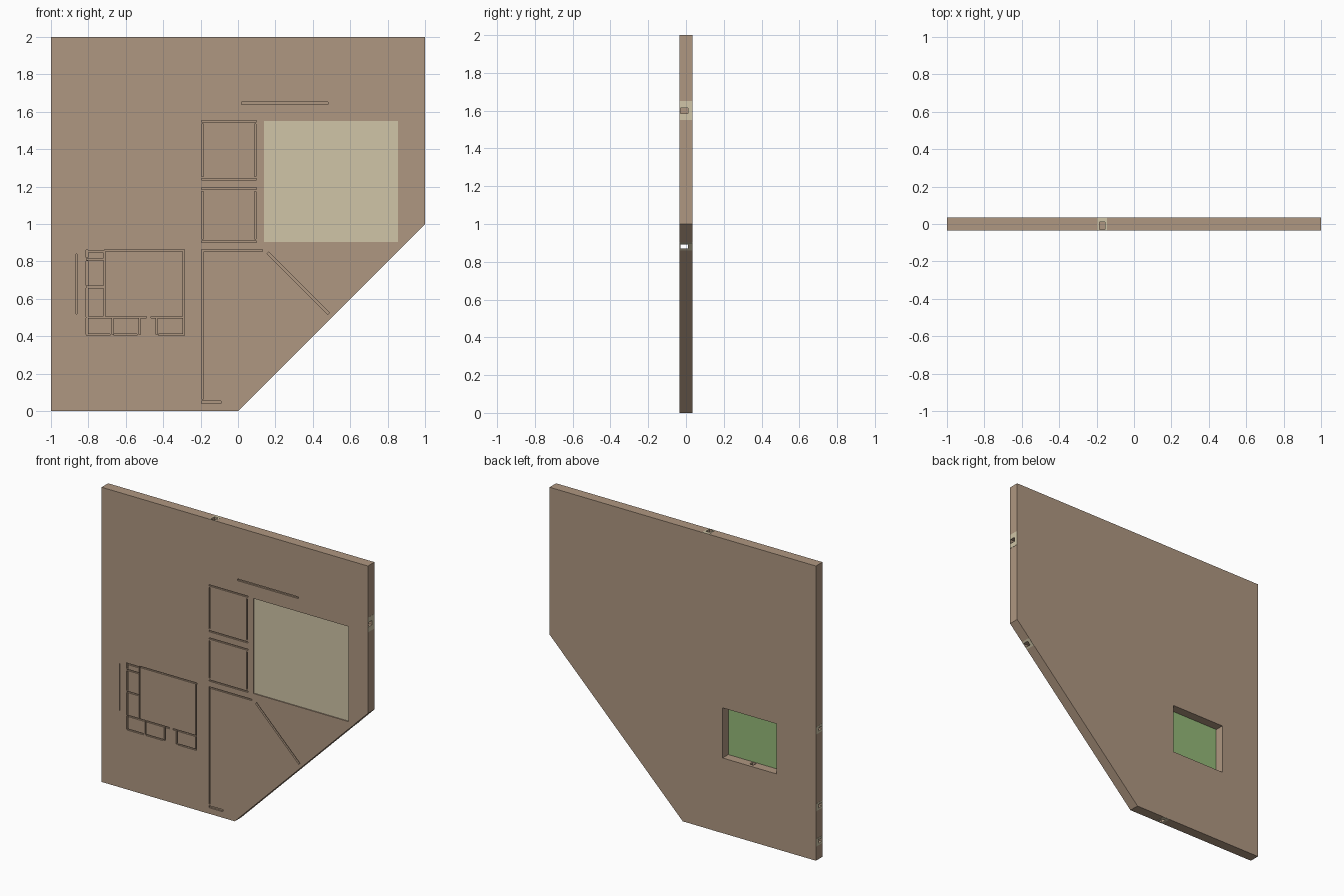
import bpy, bmesh
from math import atan2, hypot, cos, sin, pi
from mathutils import Matrix, Vector

if "Cube" in bpy.data.objects:
    bpy.data.objects.remove(bpy.data.objects["Cube"])

HALF = 0.035          # half thickness of the slab


def material(name, rgb):
    m = bpy.data.materials.new(name)
    m.diffuse_color = (*rgb, 1)
    m.use_nodes = True
    m.node_tree.nodes["Principled BSDF"].inputs["Base Color"].default_value = m.diffuse_color
    return m


BROWN = material("brown", (0.43, 0.31, 0.22))
CREAM = material("cream", (0.63, 0.56, 0.39))
GREEN = material("green", (0.30, 0.49, 0.19))


def add_box(bm, centre, size, angle=0.0):
    """Box turned by angle in the x-z plane."""
    m = (Matrix.Translation(centre) @ Matrix.Rotation(-angle, 4, 'Y')
         @ Matrix.Diagonal((*size, 1)))
    bmesh.ops.create_cube(bm, size=1, matrix=m)


def add_span(bm, lo, hi):
    lo, hi = Vector(lo), Vector(hi)
    add_box(bm, (lo + hi) / 2, hi - lo)


def finish(name, bm, mat=None):
    mesh = bpy.data.meshes.new(name)
    bm.to_mesh(mesh)
    bm.free()
    ob = bpy.data.objects.new(name, mesh)
    bpy.context.collection.objects.link(ob)
    if mat:
        mesh.materials.append(mat)
    else:
        ob.hide_render = True
    return ob


def cut(ob, cutter):
    mod = ob.modifiers.new("cut", 'BOOLEAN')
    mod.operation = 'DIFFERENCE'
    mod.solver = 'EXACT'
    mod.use_self = True
    mod.object = cutter
    bpy.context.view_layer.objects.active = ob
    bpy.ops.object.modifier_apply(modifier=mod.name)


# five-sided slab
bm = bmesh.new()
outline = [(-1, 0), (0, 0), (1, 1), (1, 2), (-1, 2)]
face = bm.faces.new([bm.verts.new((x, -HALF, z)) for x, z in outline])
ext = bmesh.ops.extrude_face_region(bm, geom=[face])
bmesh.ops.translate(bm, vec=(0, 2 * HALF, 0),
                    verts=[v for v in ext["geom"] if isinstance(v, bmesh.types.BMVert)])
bmesh.ops.recalc_face_normals(bm, faces=bm.faces)
slab = finish("slab", bm, BROWN)

# front grooves
grooves = bmesh.new()


def groove(x0, z0, x1, z1, width=0.009, depth=0.012):
    length = hypot(x1 - x0, z1 - z0)
    add_box(grooves, ((x0 + x1) / 2, -HALF, (z0 + z1) / 2),
            (length, 2 * depth, width), atan2(z1 - z0, x1 - x0))


groove(0.02, 1.645, 0.48, 1.645, 0.012)
for low, high in ((1.24, 1.55), (0.905, 1.19)):      # two square blocks
    for z in (low, high):
        groove(-0.195, z, 0.1, z)
    for x in (-0.19, 0.092):
        groove(x, low + 0.015, x, high - 0.015)
groove(-0.195, 0.858, 0.13, 0.858)
groove(-0.19, 0.065, -0.19, 0.858)
groove(-0.195, 0.048, -0.09, 0.048, 0.014)
groove(0.16, 0.845, 0.485, 0.52, 0.013)
groove(-0.863, 0.52, -0.863, 0.84, 0.006)
# large room and its strip of small cells
groove(-0.715, 0.858, -0.285, 0.858)
for x in (-0.715, -0.29):
    groove(x, 0.503, x, 0.858)
for x0, x1 in ((-0.81, -0.49), (-0.465, -0.29)):
    groove(x0, 0.501, x1, 0.501)
for low, high in ((0.82, 0.86), (0.67, 0.803), (0.503, 0.657)):
    groove(-0.807, low, -0.807, high)
for z in (0.853, 0.812, 0.663):
    groove(-0.81, z, -0.72, z)
for x in (-0.807, -0.67, -0.525, -0.435, -0.29):
    groove(x, 0.408, x, 0.498)
for x0, x1 in ((-0.81, -0.685), (-0.663, -0.54), (-0.425, -0.286)):
    groove(x0, 0.408, x1, 0.408)
groove_cutter = finish("groove_cutter", grooves)

# front panel recess, rear window recess with a notch in its sill
bm = bmesh.new()
add_span(bm, (0.14, -0.05, 0.905), (0.855, -0.022, 1.55))
add_span(bm, (-0.705, -0.030, 0.51), (-0.30, 0.05, 0.85))
recess_cutter = finish("recess_cutter", bm)
bm = bmesh.new()
add_span(bm, (-0.515, -0.020, 0.44), (-0.485, 0.012, 0.53))
# through tunnel between the left and sloping edges
add_span(bm, (-1.1, -0.030, 0.871), (1.1, 0.010, 0.891))

# edge sockets: x, z, outward angle, collar length, slot length
sockets = [
    ("right", 1, 1.60, 0, 0.10, 0.03),
    ("slope", 0.881, 0.881, -pi / 4, 0.057, 0),
    ("upper_left", -1, 0.881, pi, 0.05, 0),
    ("middle_left", -1, 0.36, pi, 0.05, 0.024),
    ("lower_left", -1, 0.12, pi, 0.05, 0.024),
    ("top", -0.17, 2, pi / 2, 0.05, 0.03),
    ("bottom", -0.24, 0, -pi / 2, 0.05, 0.024),
]
for name, x, z, ang, collar, slot in sockets:
    if slot:
        add_box(bm, (x, -0.010, z), (0.16, 0.040, slot), ang)
socket_cutter = finish("socket_cutter", bm)

for c in (groove_cutter, recess_cutter, socket_cutter):
    cut(slab, c)

# thin cream collars around the edge sockets
for name, x, z, ang, collar, slot in sockets:
    bm = bmesh.new()
    add_box(bm, (x - 0.001 * cos(ang), 0, z - 0.001 * sin(ang)),
            (0.004, 2 * HALF - 0.001, collar), ang)
    cut(finish(name + "_socket_collar", bm, CREAM), socket_cutter)

# front panel and rear window pane
bm = bmesh.new()
add_span(bm, (0.14, -0.028, 0.905), (0.855, -0.022, 1.55))
finish("front_panel", bm, CREAM)
bm = bmesh.new()
add_span(bm, (-0.705, -0.030, 0.51), (-0.30, -0.026, 0.85))
finish("rear_window_pane", bm, GREEN)

for c in (groove_cutter, recess_cutter, socket_cutter):
    bpy.data.objects.remove(c)
